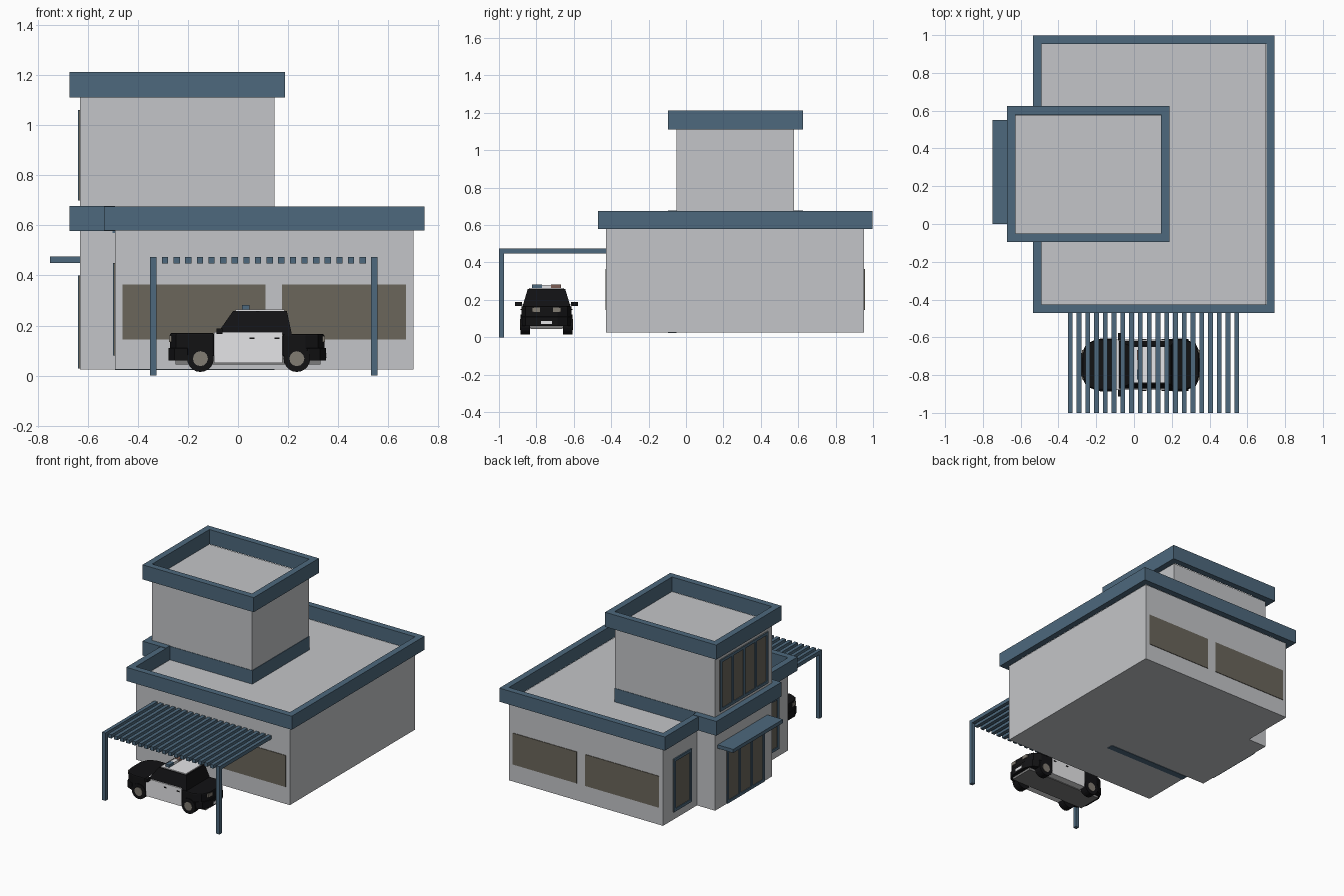
import bpy, bmesh, math

if "Cube" in bpy.data.objects:
    bpy.data.objects.remove(bpy.data.objects["Cube"])


def material(name, r, g, b):
    m = bpy.data.materials.new(name)
    m.diffuse_color = (r, g, b, 1)
    m.use_nodes = True
    m.node_tree.nodes["Principled BSDF"].inputs["Base Color"].default_value = m.diffuse_color
    return m


WALL = material("wall_grey", 0.55, 0.56, 0.58)
BLUE = material("trim_blue", 0.075, 0.14, 0.205)
GLASS = material("window_olive", 0.145, 0.133, 0.105)
BLACK = material("car_black", 0.006, 0.006, 0.007)
WHITE = material("car_white", 0.85, 0.85, 0.87)
HUB = material("hub_grey", 0.22, 0.2, 0.17)
RED = material("lamp_brown", 0.2, 0.11, 0.09)
UNDER = material("underside_grey", 0.2, 0.2, 0.2)


def finish(name, bm, mat):
    bmesh.ops.recalc_face_normals(bm, faces=bm.faces)
    me = bpy.data.meshes.new(name)
    bm.to_mesh(me)
    bm.free()
    me.materials.append(mat)
    ob = bpy.data.objects.new(name, me)
    bpy.context.collection.objects.link(ob)
    return ob


def boxes(name, mat, *specs):
    """Each spec is x0, x1, y0, y1, z0, z1."""
    bm = bmesh.new()
    for x0, x1, y0, y1, z0, z1 in specs:
        vs = bmesh.ops.create_cube(bm, size=1)["verts"]
        for v in vs:
            v.co = (x1 if v.co.x > 0 else x0, y1 if v.co.y > 0 else y0, z1 if v.co.z > 0 else z0)
    return finish(name, bm, mat)


def prism(name, mat, pts, axis, a, b):
    """Extrude a 2D outline along y (pts are x,z) or z (pts are x,y)."""
    bm = bmesh.new()
    put = (lambda p, t: (p[0], t, p[1])) if axis == "y" else (lambda p, t: (p[0], p[1], t))
    f = bm.faces.new([bm.verts.new(put(p, a)) for p in pts])
    ext = bmesh.ops.extrude_face_region(bm, geom=[f])["geom"]
    for v in [g for g in ext if isinstance(g, bmesh.types.BMVert)]:
        v.co[1 if axis == "y" else 2] = b
    return finish(name, bm, mat)


def disc(name, mat, x, z, r, y0, y1, n=20):
    pts = [(x + r * math.cos(2 * math.pi * i / n), z + r * math.sin(2 * math.pi * i / n)) for i in range(n)]
    return prism(name, mat, pts, "y", y0, y1)


def parapet(name, x0, x1, y0, y1, z0, z1, t=0.044):
    boxes(name, BLUE, (x0, x1, y0, y0 + t, z0, z1), (x0, x1, y1 - t, y1, z0, z1),
          (x0, x0 + t, y0 + t, y1 - t, z0, z1), (x1 - t, x1, y0 + t, y1 - t, z0, z1))


def left_glazing(name, x, y0, y1, z0, z1, panes, t=0.02):
    """Framed glass on a wall facing -x."""
    boxes(name + "_glass", GLASS, (x - 0.004, x + 0.004, y0, y1, z0, z1))
    bars = [(x - 0.009, x, y0, y1, z0, z0 + t), (x - 0.009, x, y0, y1, z1 - t, z1)]
    for i in range(panes + 1):
        y = y0 + (y1 - y0 - t) * i / panes
        bars.append((x - 0.009, x, y, y + t, z0 + t, z1 - t))
    boxes(name + "_frame", BLUE, *bars)


# Building masses and roof edges
boxes("main_hall", WALL, (-0.49, 0.70, -0.427, 0.953, 0.025, 0.58))
boxes("tower", WALL, (-0.63, 0.145, -0.05, 0.578, 0.025, 1.11))
parapet("main_parapet", -0.535, 0.745, -0.47, 0.998, 0.58, 0.675)
parapet("tower_parapet", -0.672, 0.188, -0.095, 0.625, 1.11, 1.212)
boxes("porch_parapet", BLUE, (-0.672, -0.49, -0.095, 0.625, 0.578, 0.678))
boxes("tower_base_band", BLUE, (-0.5, 0.148, -0.053, 0.581, 0.57, 0.675))
boxes("floor_strip", BLUE, (-0.49, 0.145, -0.095, -0.05, 0.022, 0.026))

# Long windows, front and back
for side, y in (("front", -0.427), ("back", 0.953)):
    for i, (a, b) in enumerate(((-0.46, 0.11), (0.175, 0.67))):
        boxes(f"{side}_window_{i}", GLASS, (a, b, y - 0.004, y + 0.004, 0.145, 0.365))

# Entrance side
left_glazing("side_window_back", -0.49, 0.645, 0.845, 0.08, 0.45, 1)
left_glazing("side_window_front", -0.49, -0.32, -0.12, 0.08, 0.45, 1)
left_glazing("entrance_door", -0.63, 0.04, 0.455, 0.028, 0.40, 3)
left_glazing("tower_window", -0.63, 0.0, 0.53, 0.70, 1.06, 4)
boxes("entrance_canopy", BLUE, (-0.75, -0.63, 0.0, 0.55, 0.45, 0.475))

# Carport
slats = [-0.3375 + 0.0464 * i for i in range(20)]
boxes("carport_slats", BLUE, *[(x - 0.0125, x + 0.0125, -1.0, -0.427, 0.448, 0.474) for x in slats])
boxes("carport_posts", BLUE, *[(x - 0.013, x + 0.013, -1.0, -0.974, 0, 0.474) for x in (slats[0], slats[-1])])

# Car body: black ends with rounded corners, white doors
Y = -0.746
H = 0.134


def end_body(name, xin, xout, z0, z1):
    s = 1 if xout > xin else -1
    q = [(xin, -H), (xout - s * 0.075, -H), (xout - s * 0.025, -H + 0.022), (xout, -H + 0.075)]
    pts = [(x, Y + y) for x, y in q] + [(x, Y - y) for x, y in reversed(q)]
    ob = prism(name, BLACK, pts, "z", z0, z1)
    m = ob.modifiers.new("bevel", "BEVEL")
    m.width = 0.008
    m.segments = 2
    m.limit_method = "ANGLE"
    m.angle_limit = 1.0


end_body("car_hood", -0.095, -0.272, 0.075, 0.171)
end_body("car_trunk", 0.178, 0.345, 0.075, 0.166)
end_body("car_front_bumper", -0.2, -0.278, 0.06, 0.11)
end_body("car_rear_bumper", 0.285, 0.352, 0.06, 0.11)
boxes("car_doors", WHITE, (-0.095, 0.178, Y - H, Y + H, 0.05, 0.174))
boxes("car_underside", UNDER, (-0.25, 0.33, Y - 0.085, Y + 0.085, 0.044, 0.08))

# Cabin: tapered dark glasshouse with white roof panel and door pillars
bm = bmesh.new()
for v in bmesh.ops.create_cube(bm, size=1)["verts"]:
    up = v.co.z > 0
    x = (0.195 if up else 0.215) if v.co.x > 0 else (-0.02 if up else -0.085)
    v.co = (x, Y + (0.1 if up else 0.128) * (1 if v.co.y > 0 else -1), 0.258 if up else 0.165)
finish("car_cabin", bm, BLACK)
boxes("car_roof", WHITE, (-0.01, 0.185, Y - 0.094, Y + 0.094, 0.256, 0.264))
for s in (-1, 1):
    bm = bmesh.new()
    ring = [(x, Y + s * y, z) for x, y, z in
            ((0.072, 0.129, 0.172), (0.086, 0.129, 0.172), (0.086, 0.1025, 0.258), (0.072, 0.1025, 0.258))]
    bm.faces.new([bm.verts.new(p) for p in ring])
    finish("car_door_pillar", bm, BLACK)
    # Mirrors and door handles
    boxes("car_mirror", BLACK, (-0.085, -0.062, *sorted((Y + s * 0.13, Y + s * 0.168)), 0.166, 0.188))
    boxes("car_door_handle", BLACK, *[(x, x + 0.02, *sorted((Y + s * 0.132, Y + s * 0.138)), 0.146, 0.152)
                                      for x in (0.045, 0.145)])
    # Head and tail lamps
    boxes("car_headlamp", HUB, (-0.2745, -0.266, *sorted((Y + s * 0.04, Y + s * 0.078)), 0.135, 0.16))
    boxes("car_taillamp", HUB, (0.337, 0.348, *sorted((Y + s * 0.035, Y + s * 0.078)), 0.135, 0.158))
    # Wheels
    for x in (-0.15, 0.235):
        y_out = Y + s * 0.138
        disc("car_wheel", BLACK, x, 0.068, 0.053, y_out, Y + s * 0.088)
        disc("car_hub", HUB, x, 0.068, 0.03, y_out + s * 0.003, y_out - s * 0.01, 12)
boxes("car_rear_plate", WHITE, (0.35, 0.355, Y - 0.03, Y + 0.03, 0.07, 0.088))

# Roof light bar
boxes("lightbar_blue", BLUE, (0.015, 0.045, Y - 0.078, Y - 0.025, 0.262, 0.282))
boxes("lightbar_middle", WHITE, (0.015, 0.045, Y - 0.025, Y + 0.025, 0.262, 0.28))
boxes("lightbar_red", RED, (0.015, 0.045, Y + 0.025, Y + 0.078, 0.262, 0.282))
